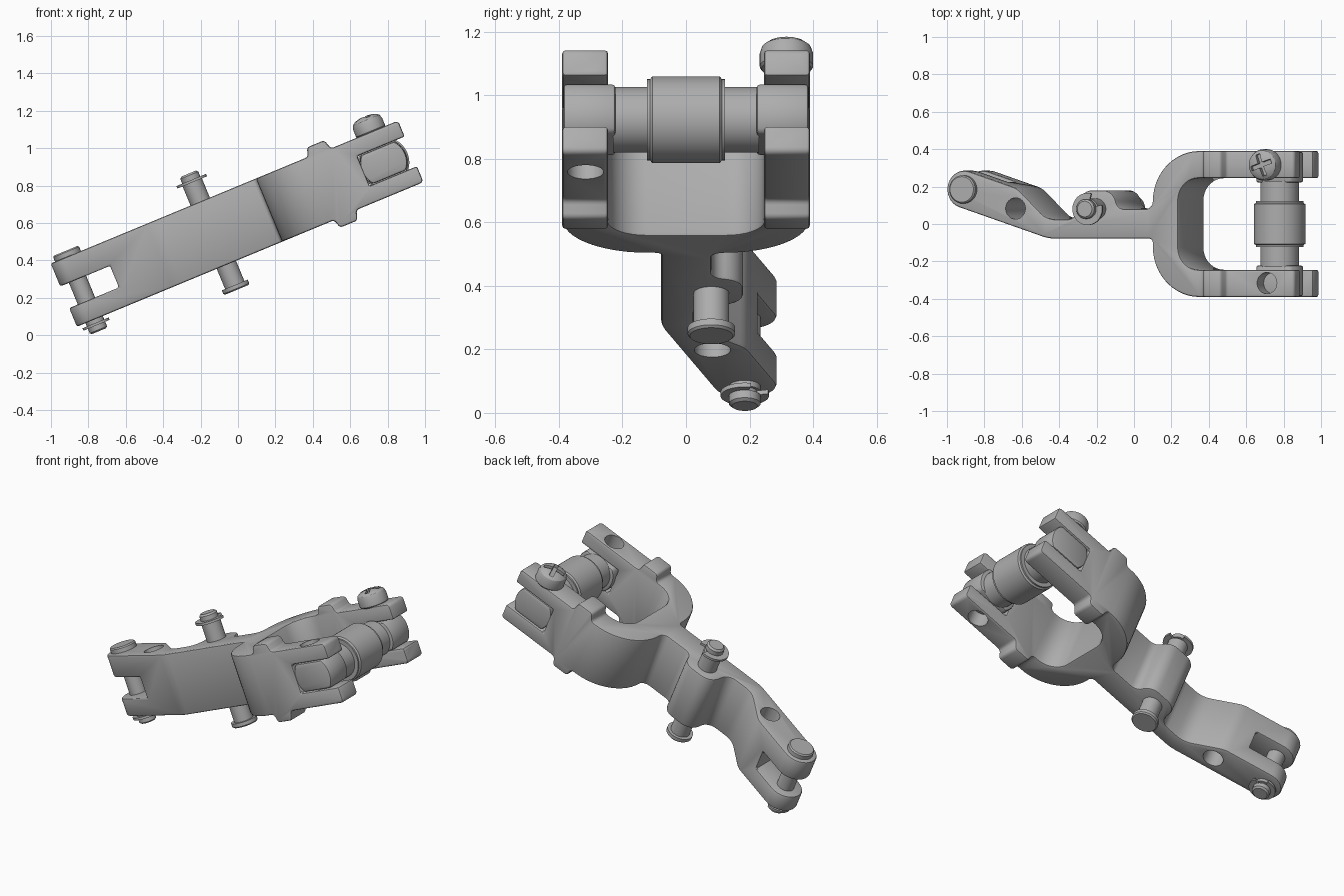
import bpy, bmesh
from math import sin, cos, tan, pi, radians, acos, sqrt
from mathutils import Matrix, Vector

if "Cube" in bpy.data.objects:
    bpy.data.objects.remove(bpy.data.objects["Cube"])

# The whole linkage is built level, then pitched about y and lifted
POSE = Matrix.Translation((0, 0, 0.6)) @ Matrix.Rotation(radians(-22.5), 4, 'Y')
HINGE, PIVOT, ROLLER = -0.908, -0.143, 0.843   # stations along the arm
PRONG_Y = 0.316

steel = bpy.data.materials.new("grey_steel")
steel.use_nodes = True
GREY = (0.42, 0.42, 0.42, 1)
steel.diffuse_color = GREY
steel.node_tree.nodes["Principled BSDF"].inputs["Base Color"].default_value = GREY


def make(name, bm):
    bmesh.ops.recalc_face_normals(bm, faces=bm.faces)
    mesh = bpy.data.meshes.new(name)
    bm.to_mesh(mesh)
    bm.free()
    mesh.materials.append(steel)
    obj = bpy.data.objects.new(name, mesh)
    bpy.context.collection.objects.link(obj)
    return obj


def rounded(corners):
    """Polygon from (x, y, radius) corners, each replaced by an arc."""
    out = []
    for i, (x, y, r) in enumerate(corners):
        p = Vector((x, y))
        a = (Vector(corners[i - 1][:2]) - p).normalized()
        b = (Vector(corners[(i + 1) % len(corners)][:2]) - p).normalized()
        if r == 0:
            out.append(p)
            continue
        half = acos(max(-1, min(1, a.dot(b)))) / 2
        centre = p + (a + b).normalized() * r / sin(half)
        start = p + a * r / tan(half) - centre
        end = p + b * r / tan(half) - centre
        turn = start.angle_signed(end)
        n = max(2, round(abs(turn) * r ** 0.5 * 16))
        for k in range(n + 1):
            t = -turn * k / n
            out.append(centre + Matrix.Rotation(t, 2) @ start)
    return out


def prism(name, pts, low, high, side=False):
    """Extrude a plan outline along z, or a side outline along y."""
    bm = bmesh.new()
    place = (lambda a, b, h: (a, h, b)) if side else (lambda a, b, h: (a, b, h))
    rings = [[bm.verts.new(place(p[0], p[1], h)) for p in pts] for h in (low, high)]
    n = len(pts)
    bm.faces.new(rings[0])
    bm.faces.new(rings[1])
    for i in range(n):
        j = (i + 1) % n
        bm.faces.new((rings[0][i], rings[0][j], rings[1][j], rings[1][i]))
    return make(name, bm)


def lathe(name, profile, x, y, along_y=False, segments=40):
    """Turn (radius, height) pairs around a vertical or sideways axis."""
    bm = bmesh.new()
    rings = []
    for r, h in profile:
        ring = []
        for k in range(segments):
            c, s = r * cos(2 * pi * k / segments), r * sin(2 * pi * k / segments)
            ring.append(bm.verts.new((x + c, y + h, s) if along_y else (x + c, y + s, h)))
        rings.append(ring)
    for low, high in zip(rings, rings[1:]):
        for i in range(segments):
            j = (i + 1) % segments
            bm.faces.new((low[i], low[j], high[j], high[i]))
    bm.faces.new(rings[0])
    bm.faces.new(rings[-1])
    return make(name, bm)


def box(name, centre, size, turn=0):
    bm = bmesh.new()
    m = Matrix.Translation(centre) @ Matrix.Rotation(turn, 4, 'Z') @ Matrix.Diagonal((*size, 1))
    bmesh.ops.create_cube(bm, size=1, matrix=m)
    return make(name, bm)


def apply(obj, mod):
    bpy.context.view_layer.objects.active = obj
    bpy.ops.object.modifier_apply(modifier=mod.name)


def boolean(obj, tool, operation='DIFFERENCE'):
    mod = obj.modifiers.new("cut", 'BOOLEAN')
    mod.operation, mod.object, mod.solver = operation, tool, 'EXACT'
    apply(obj, mod)
    bpy.data.objects.remove(tool)


def bevel(obj, width):
    mod = obj.modifiers.new("edges", 'BEVEL')
    mod.width, mod.segments, mod.angle_limit = width, 2, radians(35)
    mod.use_clamp_overlap = False
    apply(obj, mod)


# Link body: plan outline of arm and yoke crossed with its side outline
plan = rounded([
    (-1.034, 0.121, 0.099), (-0.422, -0.078, 0.2), (0.18, -0.078, 0.02),
    (0.18, -0.39, 0.27), (1, -0.39, 0), (1, -0.245, 0), (0.33, -0.245, 0.12),
    (0.33, 0.245, 0.12), (1, 0.245, 0), (1, 0.39, 0), (0.18, 0.39, 0.27),
    (0.18, 0.08, 0.04), (-0.02, 0.08, 0.05), (-0.045, 0.18, 0.075),
    (-0.24, 0.18, 0.08), (-0.26, 0.025, 0.06), (-0.43, 0.025, 0.12),
    (-0.6, 0.19, 0.12), (-0.972, 0.311, 0.099)])
upper = [(1, 0.086, 0), (1, 0.178, 0.02), (0.612, 0.178, 0.02), (0.595, 0.232, 0.02),
         (0.495, 0.232, 0.02), (0.48, 0.183, 0.02), (-1.1, 0.183, 0)]
lower = [(x, -z, r) for x, z, r in reversed(upper)]
side = rounded(upper + [(-1.1, 0.05, 0), (-0.72, 0.05, 0), (-0.72, -0.075, 0), (-1.1, -0.075, 0)]
               + lower + [(0.726, -0.086, 0), (0.726, 0.086, 0)])
body = prism("link_body", plan, -0.3, 0.3)
boolean(body, prism("side_cutter", side, -0.5, 0.5, side=True), 'INTERSECT')
bevel(body, 0.011)

# Drilled holes through the arm and the front yoke prong
for x, y in ((-0.61, 0.083), (ROLLER, -PRONG_Y)):
    boolean(body, lathe("drill", [(0.057, -0.4), (0.057, 0.4)], x, y))

# Hinge pin in the arm fork, with a flat head above
lathe("hinge_pin", [(0.04, -0.25), (0.05, -0.242), (0.05, -0.216), (0.04, -0.216),
                    (0.04, -0.202), (0.05, -0.202), (0.05, 0.18), (0.075, 0.18),
                    (0.075, 0.208), (0.068, 0.215)], HINGE, 0.185)

# Pivot pin through the boss, with its head below
lathe("pivot_pin", [(0.068, -0.328), (0.075, -0.321), (0.075, -0.3), (0.056, -0.3),
                    (0.056, 0.294), (0.042, 0.294), (0.042, 0.308), (0.052, 0.308),
                    (0.052, 0.335), (0.042, 0.345)], PIVOT, 0.08)


# Open retaining clips in the pin grooves
def clip(name, x, y, z, radius):
    angles = [radians(75 + 300 * k / 30) for k in range(31)]
    outer = [(x + radius * cos(a), y + radius * sin(a)) for a in angles]
    inner = [(x + 0.04 * cos(a), y + 0.04 * sin(a)) for a in reversed(angles)]
    prism(name, outer + inner, z - 0.007, z + 0.007)


clip("hinge_clip", HINGE, 0.185, -0.209, 0.076)
clip("pivot_clip", PIVOT, 0.08, 0.301, 0.086)

# Cross pin: round shaft with flat-sided ends seated in the prong slots
lathe("cross_shaft", [(0.104, -0.23), (0.104, 0.23)], ROLLER, 0, True)
R, FLAT = 0.125, 0.083
reach = sqrt(R * R - FLAT * FLAT)
spread = acos(reach / R)
arc = [-spread + 2 * spread * k / 12 for k in range(13)]
tongue = [(ROLLER + s * R * cos(a), s * R * sin(a)) for s in (1, -1) for a in arc]
for name, low, high in (("front_pin_end", -0.386, -0.222), ("back_pin_end", 0.222, 0.386)):
    bevel(prism(name, tongue, low, high, side=True), 0.01)

# Roller with stepped rims
lathe("roller", [(0.128, -0.122), (0.128, -0.113), (0.137, -0.106),
                 (0.137, 0.106), (0.128, 0.113), (0.128, 0.122)], ROLLER, 0, True, 56)

# Domed locking screw with a cross recess
screw = lathe("locking_screw", [(0.05, 0.1), (0.05, 0.174), (0.078, 0.174), (0.084, 0.182),
                                (0.084, 0.225), (0.077, 0.245), (0.06, 0.258),
                                (0.035, 0.265), (0.01, 0.268)], ROLLER, PRONG_Y)
for turn in (radians(20), radians(110)):
    boolean(screw, box("recess", (ROLLER, PRONG_Y, 0.27), (0.12, 0.024, 0.07), turn))

# Pitch every part into place and smooth the rounded surfaces
for obj in [o for o in bpy.context.collection.objects if o.type == 'MESH']:
    obj.data.transform(POSE)
    bpy.ops.object.select_all(action='DESELECT')
    obj.select_set(True)
    bpy.context.view_layer.objects.active = obj
    bpy.ops.object.shade_smooth_by_angle(angle=radians(32))
